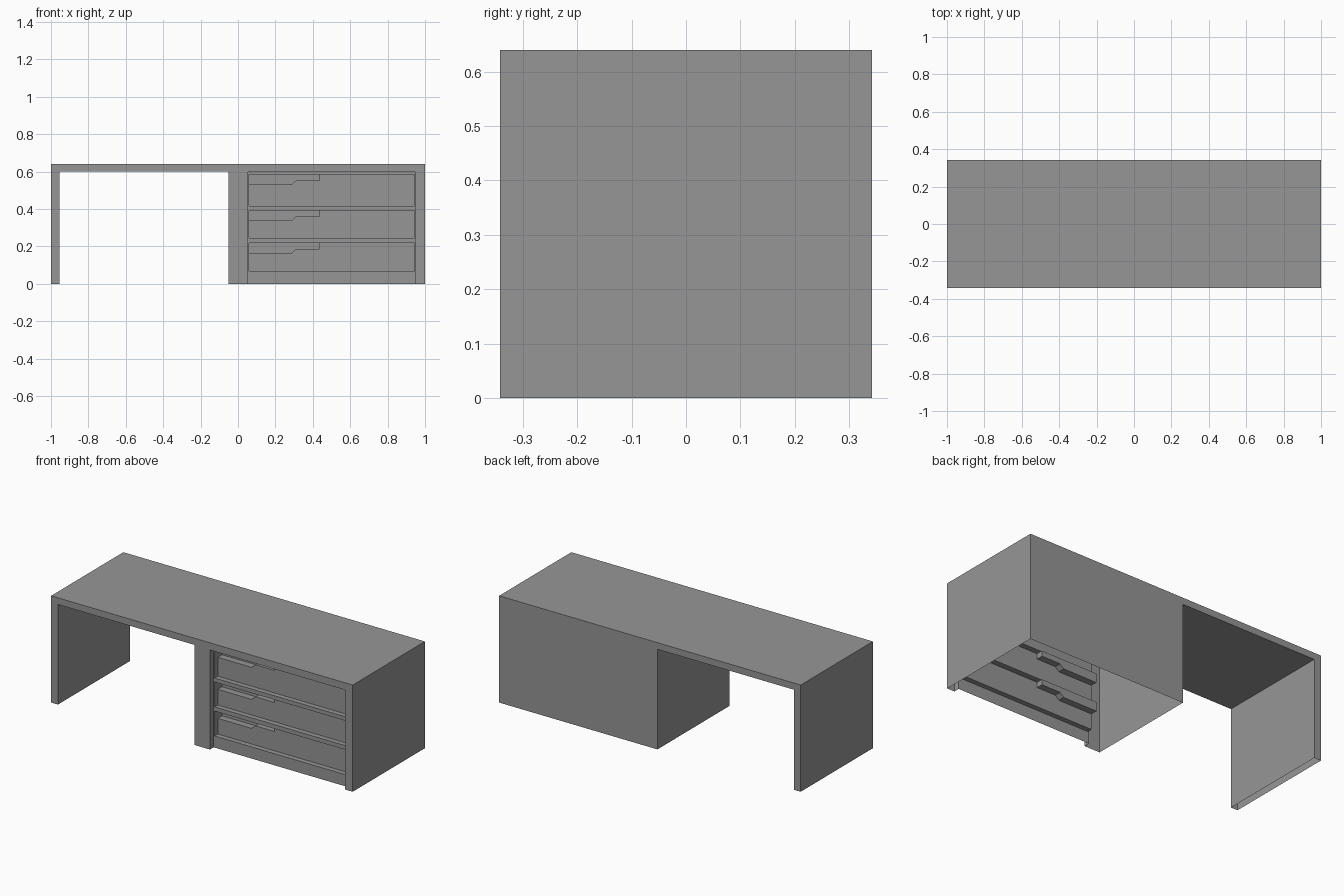
import bpy
import bmesh

cube = bpy.data.objects.get("Cube")
if cube:
    bpy.data.objects.remove(cube)

GREY = (0.305, 0.305, 0.305, 1)
grey = bpy.data.materials.new("plain grey")
grey.use_nodes = True
grey.diffuse_color = GREY
grey.node_tree.nodes["Principled BSDF"].inputs["Base Color"].default_value = GREY

FRONT, BACK = -0.342, 0.342
RAIL_Y = FRONT + 0.035      # plane of the rails between drawers
DRAWER_Y = RAIL_Y + 0.03    # plane of the drawer fronts
GRIP_Y = DRAWER_Y + 0.04    # back of the finger grips


def panel(bm, points, y, flip=False):
    """Flat face in the xz plane; counter-clockwise points face the front."""
    verts = [bm.verts.new((x, y, z)) for x, z in points]
    bm.faces.new(verts[::-1] if flip else verts)


def sweep(bm, points, y0, y1, closed=False):
    """Strip of faces along a path, facing left of the direction of travel."""
    ends = points[1:] + points[:1] if closed else points[1:]
    for (ax, az), (bx, bz) in zip(points, ends):
        quad = [(ax, y0, az), (bx, y0, bz), (bx, y1, bz), (ax, y1, az)]
        bm.faces.new([bm.verts.new(p) for p in quad])


def rect(x0, x1, z0, z1):
    return [(x0, z0), (x1, z0), (x1, z1), (x0, z1)]


def finish(name, bm):
    bmesh.ops.remove_doubles(bm, verts=bm.verts, dist=0.0005)
    mesh = bpy.data.meshes.new(name)
    bm.to_mesh(mesh)
    bm.free()
    mesh.materials.append(grey)
    bpy.context.collection.objects.link(bpy.data.objects.new(name, mesh))


# Desk shell: top, leg and cabinet walls, open underneath
outer = [(-1, 0), (-1, 0.64), (1, 0.64), (1, 0)]
kneehole = [(-0.05, 0), (-0.05, 0.6), (-0.955, 0.6), (-0.955, 0)]
opening = [(0.95, 0), (0.95, 0.597), (0.053, 0.597), (0.053, 0)]
bm = bmesh.new()
sweep(bm, outer, FRONT, BACK)
sweep(bm, kneehole, FRONT, BACK)
sweep(bm, opening, FRONT, RAIL_Y)
panel(bm, outer + kneehole, BACK)
panel(bm, outer + opening + kneehole, FRONT, flip=True)
finish("desk_shell", bm)

# Rails and side strips around the drawers
LEFT, RIGHT = 0.06, 0.943
drawers = {"top": (0.417, 0.585), "middle": (0.244, 0.393), "bottom": (0.07, 0.219)}
bm = bmesh.new()
floor = 0
for bottom, top in sorted(drawers.values()):
    panel(bm, rect(0.053, 0.95, floor, bottom), RAIL_Y)
    panel(bm, rect(0.053, LEFT, bottom, top), RAIL_Y)
    panel(bm, rect(RIGHT, 0.95, bottom, top), RAIL_Y)
    floor = top
panel(bm, rect(0.053, 0.95, floor, 0.597), RAIL_Y)
finish("drawer_rails", bm)

# Drawers: recessed fronts with a stepped finger grip at the upper corner
for name, (bottom, top) in drawers.items():
    low, high = top - 0.055, top - 0.033
    step = [(LEFT, low), (0.285, low), (0.31, high), (0.435, high), (0.435, top)]
    bm = bmesh.new()
    sweep(bm, rect(LEFT, RIGHT, bottom, top), RAIL_Y, DRAWER_Y, closed=True)
    panel(bm, [(LEFT, bottom), (RIGHT, bottom), (RIGHT, top)] + step[::-1], DRAWER_Y)
    grip = step + [(LEFT, top)]
    sweep(bm, grip, DRAWER_Y, GRIP_Y, closed=True)
    panel(bm, grip, GRIP_Y)
    finish(name + "_drawer", bm)
